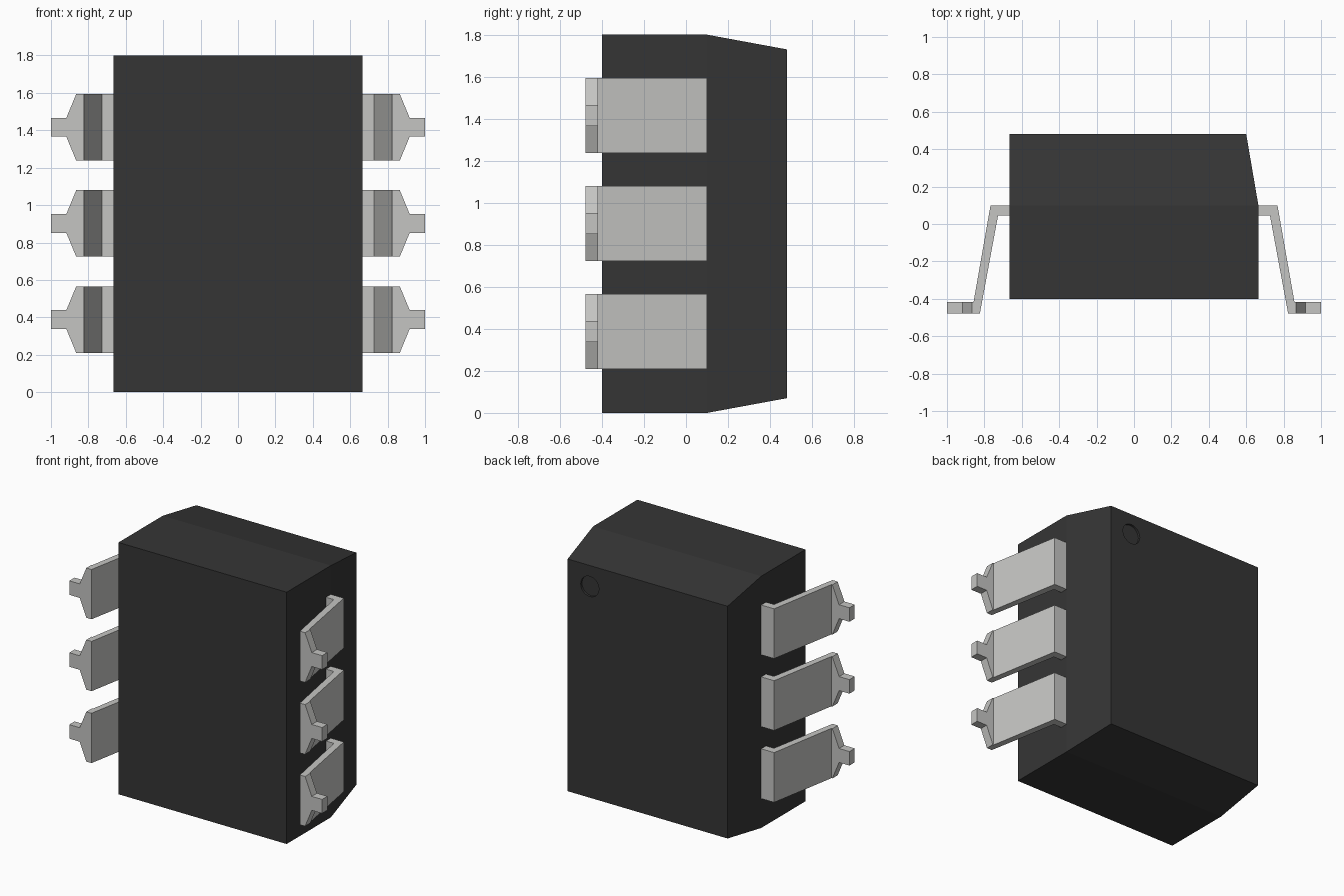
import bpy, bmesh, math
from mathutils import Matrix

cube = bpy.data.objects.get("Cube")
if cube:
    bpy.data.objects.remove(cube, do_unlink=True)


def material(name, rgb):
    m = bpy.data.materials.new(name)
    m.use_nodes = True
    m.diffuse_color = (*rgb, 1)
    bsdf = m.node_tree.nodes["Principled BSDF"]
    bsdf.inputs["Base Color"].default_value = (*rgb, 1)
    bsdf.inputs["Roughness"].default_value = 0.6
    return m


def add_object(name, bm, mat):
    bmesh.ops.recalc_face_normals(bm, faces=bm.faces)
    mesh = bpy.data.meshes.new(name)
    bm.to_mesh(mesh)
    bm.free()
    mesh.materials.append(mat)
    ob = bpy.data.objects.new(name, mesh)
    bpy.context.collection.objects.link(ob)
    return ob


def loft(name, rings, mat):
    """Skin a closed solid through rings of four points."""
    bm = bmesh.new()
    loops = [[bm.verts.new(p) for p in ring] for ring in rings]
    for a, b in zip(loops, loops[1:]):
        for i in range(4):
            j = (i + 1) % 4
            bm.faces.new((a[i], a[j], b[j], b[i]))
    bm.faces.new(loops[0])
    bm.faces.new(loops[-1])
    return add_object(name, bm, mat)


plastic = material("black plastic", (0.036, 0.036, 0.036))
metal = material("tin metal", (0.56, 0.56, 0.545))

# Body: a block whose rear part tapers on the top, bottom and left side
HALF, HEIGHT = 0.665, 1.8


def body_ring(y, side_inset, end_inset):
    x0, x1 = -HALF, HALF - side_inset
    z0, z1 = end_inset, HEIGHT - end_inset
    return [(x0, y, z0), (x1, y, z0), (x1, y, z1), (x0, y, z1)]


body = loft("body", [body_ring(-0.4, 0, 0), body_ring(0.1, 0, 0),
                     body_ring(0.48, 0.065, 0.07)], plastic)

# Round marker dimple sunk into the back face
bm = bmesh.new()
bmesh.ops.create_cone(bm, cap_ends=True, segments=32, radius1=0.072,
                      radius2=0.072, depth=0.04,
                      matrix=Matrix.Translation((0.425, 0.485, 1.58))
                      @ Matrix.Rotation(math.pi / 2, 4, 'X'))
cutter = add_object("dimple_cutter", bm, plastic)
cutter.hide_render = True
cutter.hide_set(True)
cut = body.modifiers.new("dimple", 'BOOLEAN')
cut.operation = 'DIFFERENCE'
cut.solver = 'EXACT'
cut.object = cutter

# Bent pins: outer x, y, inner x, y and half width along the strip
STRIP = [(0.64, 0.10, 0.64, 0.045, 0.178),
         (0.767, 0.10, 0.727, 0.045, 0.178),
         (0.858, -0.418, 0.824, -0.478, 0.178),
         (0.865, -0.418, 0.865, -0.478, 0.178),
         (0.918, -0.418, 0.918, -0.478, 0.05),
         (1.0, -0.418, 1.0, -0.478, 0.05)]

for side, sign in (("left", 1), ("right", -1)):
    for n, z in enumerate((0.388, 0.902, 1.416)):
        rings = [[(sign * xo, yo, z - w), (sign * xo, yo, z + w),
                  (sign * xi, yi, z + w), (sign * xi, yi, z - w)]
                 for xo, yo, xi, yi, w in STRIP]
        loft(f"{side}_pin_{n + 1}", rings, metal)
